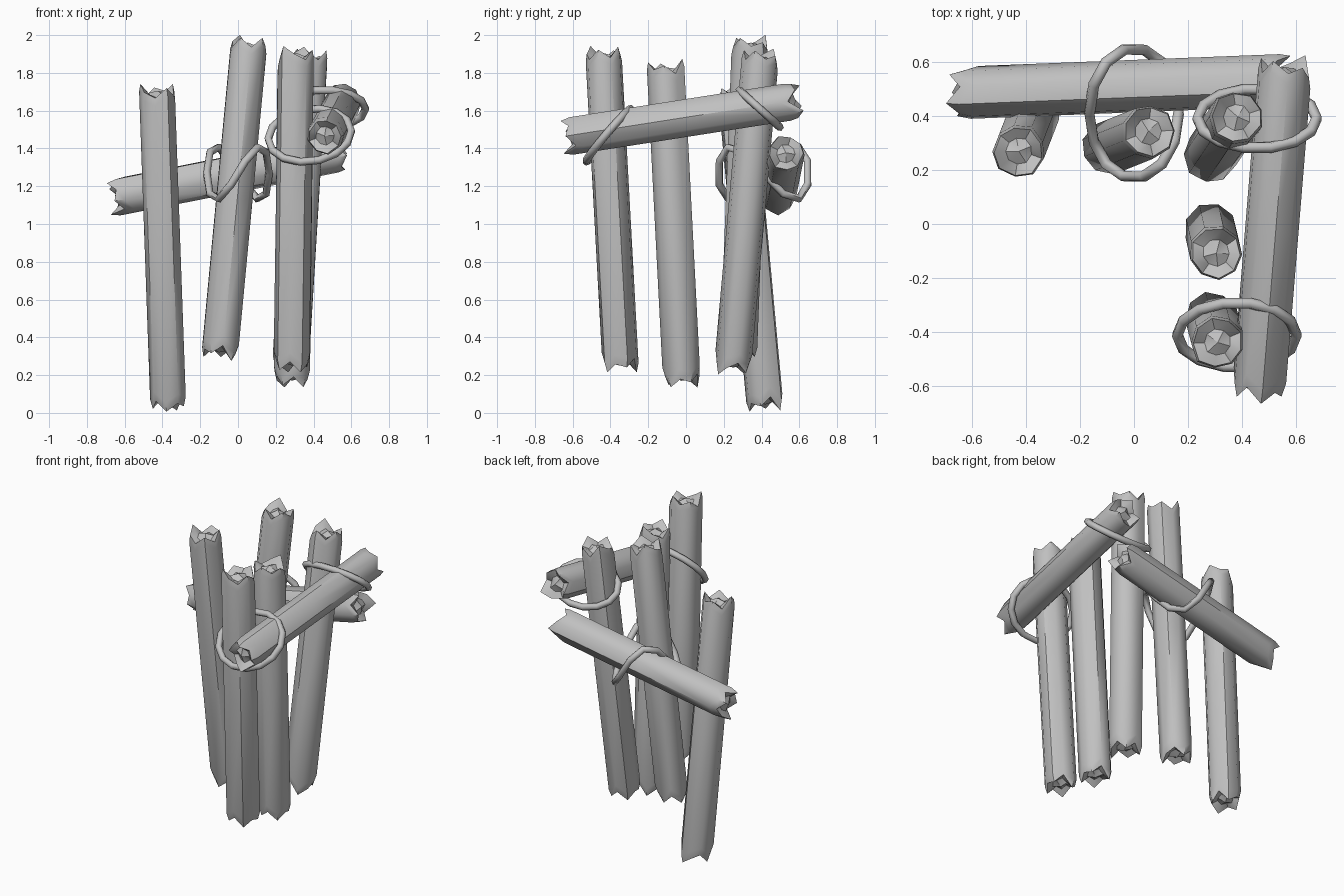
import bpy, bmesh, random
from math import cos, sin, pi
from mathutils import Vector

if "Cube" in bpy.data.objects:
    bpy.data.objects.remove(bpy.data.objects["Cube"])

random.seed(4)
SIDES = 9
JAG = (0, .04, .07, .02, .065, .01, .05, .03, .075)   # splinter depths round a broken end

grey = bpy.data.materials.new("weathered grey")
grey.use_nodes = True
colour = (.53, .53, .53, 1)
grey.diffuse_color = colour
grey.node_tree.nodes["Principled BSDF"].inputs["Base Color"].default_value = colour


def finish(obj, angle):
    bpy.ops.object.select_all(action='DESELECT')
    obj.select_set(True)
    bpy.context.view_layer.objects.active = obj
    if obj.type == 'CURVE':
        bpy.ops.object.convert(target='MESH')
        obj = bpy.context.object
    bpy.ops.object.shade_smooth_by_angle(angle=angle)


def log(name, start, end, radius=.099):
    """Straight log with splintered, hollowed ends."""
    start, end = Vector(start), Vector(end)
    axis = end - start
    length = axis.length
    turn = axis.to_track_quat('Z', 'Y')
    spin = random.random() * pi
    wobble = [random.uniform(.95, 1.05) for _ in range(SIDES)]
    bm = bmesh.new()

    def ring(depths, scale):
        verts = []
        for i in range(SIDES):
            a = spin + 2 * pi * i / SIDES
            r = radius * scale * wobble[i]
            verts.append(bm.verts.new(start + turn @ Vector((r * cos(a), r * sin(a), depths[i]))))
        return verts

    def end_depths(extra, shift):
        return [JAG[(i + shift) % SIDES] + extra for i in range(SIDES)]

    low, high = random.randrange(SIDES), random.randrange(SIDES)
    bottom, top = end_depths(0, low), [length - d for d in end_depths(0, high)]
    rings = [
        ring([.05 + d * .3 for d in bottom], .5),
        ring(bottom, .87),
        ring([d + .05 for d in bottom], 1),
        ring([length / 2] * SIDES, 1),
        ring([d - .04 for d in top], 1),
        ring(top, .92),
        ring([length - .05 - (length - d) * .3 for d in top], .5),
    ]
    for a, b in zip(rings, rings[1:]):
        for i in range(SIDES):
            j = (i + 1) % SIDES
            bm.faces.new((a[i], a[j], b[j], b[i]))
    # Close each hollow with a fan to its middle
    for loop, depth in ((rings[0], .04), (rings[-1], length - .04)):
        hub = bm.verts.new(start + turn @ Vector((0, 0, depth)))
        for i in range(SIDES):
            bm.faces.new((loop[i], loop[(i + 1) % SIDES], hub))
    bmesh.ops.recalc_face_normals(bm, faces=bm.faces)
    mesh = bpy.data.meshes.new(name)
    bm.to_mesh(mesh)
    bm.free()
    mesh.materials.append(grey)
    obj = bpy.data.objects.new(name, mesh)
    bpy.context.collection.objects.link(obj)
    finish(obj, .75)


def rope(name, centre, size, height, steps=14):
    """Closed rope loop; height(c, s) gives the rise round the loop."""
    curve = bpy.data.curves.new(name, 'CURVE')
    curve.dimensions = '3D'
    curve.bevel_depth = .021
    curve.bevel_resolution = 1
    spline = curve.splines.new('POLY')
    spline.points.add(steps - 1)
    spline.use_cyclic_u = True
    for i, p in enumerate(spline.points):
        c, s = cos(2 * pi * i / steps), sin(2 * pi * i / steps)
        p.co = (centre[0] + size[0] * c, centre[1] + size[1] * s, centre[2] + height(c, s), 1)
    curve.materials.append(grey)
    obj = bpy.data.objects.new(name, curve)
    bpy.context.collection.objects.link(obj)
    finish(obj, 1.1)


# Upright posts
log("right_post", (-.365, .425, .005), (-.427, .265, 1.745))
log("middle_post", (-.105, .28, .28), (.057, .345, 2.0))
log("corner_post", (.28, .245, .2), (.385, .4, 1.93))
log("side_post", (.285, -.02, .13), (.305, -.11, 1.87))
log("front_post", (.285, -.345, .21), (.31, -.44, 1.945))

# Cross rails
log("back_rail", (-.69, .48, 1.135), (.58, .53, 1.385))
log("side_rail", (.455, -.66, 1.46), (.56, .62, 1.66))

# Rope lashings
rope("middle_lashing", (0, .41, 1.27), (.165, .24), lambda c, s: -.28 * s * c)
rope("corner_lashing", (.455, .39, 1.61), (.22, .11), lambda c, s: -.1 * s)
rope("front_lashing", (.38, -.41, 1.47), (.22, .12), lambda c, s: .14 * s + .02 * c)
